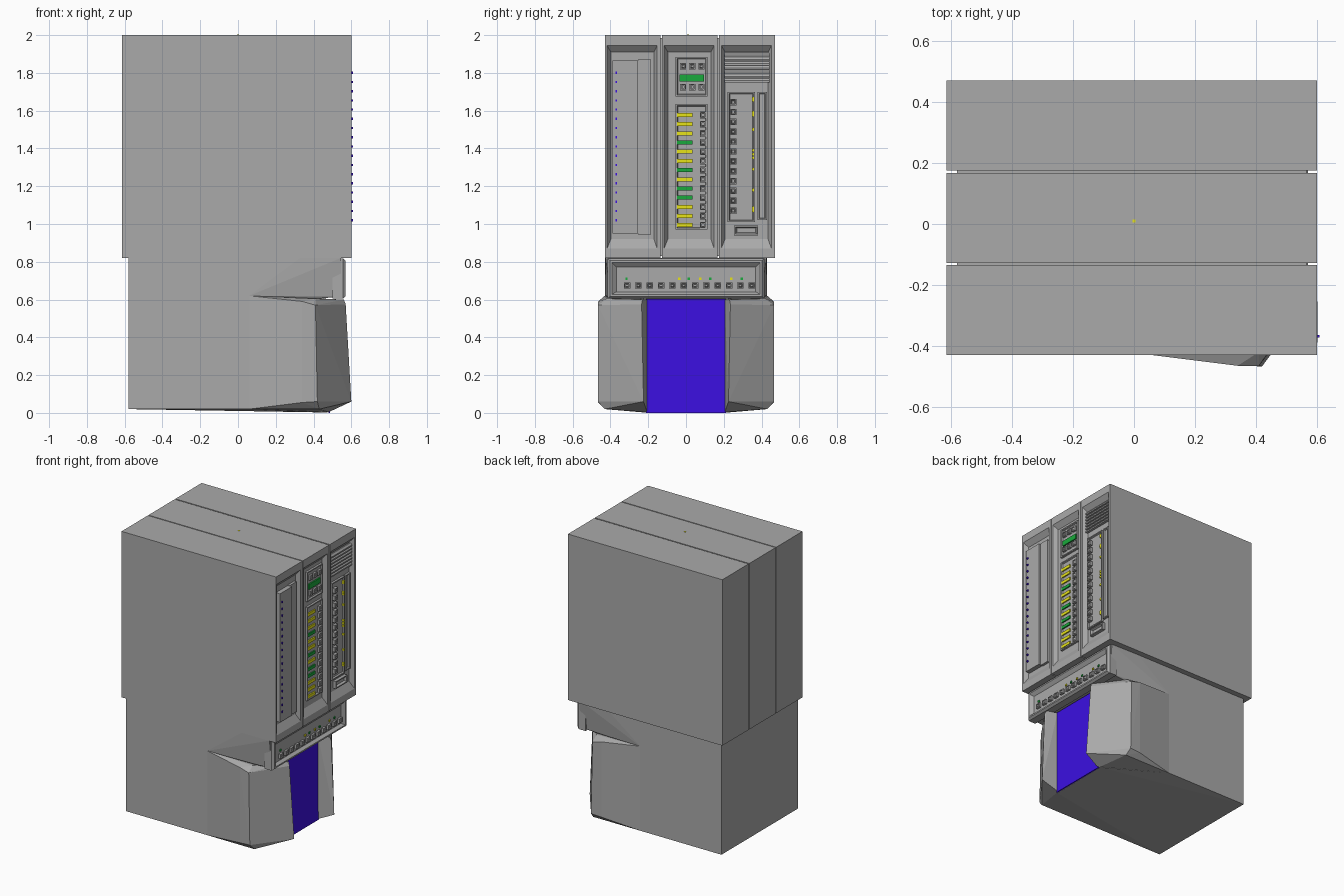
import bpy
import bmesh

cube = bpy.data.objects.get("Cube")
if cube:
    bpy.data.objects.remove(cube, do_unlink=True)


def material(name, rgb):
    m = bpy.data.materials.new(name)
    m.use_nodes = True
    m.diffuse_color = (*rgb, 1)
    m.node_tree.nodes["Principled BSDF"].inputs["Base Color"].default_value = (*rgb, 1)
    return m


GREY = material("case grey", (0.40, 0.40, 0.40))
BLUE = material("panel blue", (0.045, 0.005, 0.76))
YELLOW = material("lamp yellow", (0.80, 0.77, 0.01))
GREEN = material("lamp green", (0.01, 0.40, 0.045))


def finish(bm, name, mat):
    bmesh.ops.recalc_face_normals(bm, faces=bm.faces)
    me = bpy.data.meshes.new(name)
    bm.to_mesh(me)
    bm.free()
    me.materials.append(mat)
    ob = bpy.data.objects.new(name, me)
    bpy.context.collection.objects.link(ob)
    return ob


def loft(bm, rect, steps):
    """Skin a y/z rectangle along x; each step is (x, left, right, bottom, top inset)."""
    y0, y1, z0, z1 = rect
    rings = []
    for x, a, b, c, d in steps:
        pts = ((y0 + a, z0 + c), (y1 - b, z0 + c), (y1 - b, z1 - d), (y0 + a, z1 - d))
        rings.append([bm.verts.new((x, y, z)) for y, z in pts])
    for r, s in zip(rings, rings[1:]):
        for i in range(4):
            j = (i + 1) % 4
            bm.faces.new((r[i], r[j], s[j], s[i]))
    bm.faces.new(rings[0])
    bm.faces.new(rings[-1])


def part(name, mat, rects, steps):
    bm = bmesh.new()
    full = [(s[0], *([s[1]] * 4)) if len(s) == 2 else s for s in steps]
    for r in rects:
        loft(bm, r, full)
    return finish(bm, name, mat)


def slab(name, mat, rects, x0, x1):
    return part(name, mat, rects, [(x0, 0), (x1, 0)])


def at(y, z, w, h):
    return (y - w / 2, y + w / 2, z - h / 2, z + h / 2)


def hull(name, pts, sides=(1,)):
    for s in sides:
        bm = bmesh.new()
        for x, y, z in pts:
            bm.verts.new((x, y * s, z))
        res = bmesh.ops.convex_hull(bm, input=bm.verts)
        loose = {e for e in res["geom_interior"] if isinstance(e, bmesh.types.BMVert)}
        bmesh.ops.delete(bm, geom=list(loose), context="VERTS")
        bmesh.ops.dissolve_limit(bm, angle_limit=0.01, verts=bm.verts, edges=bm.edges)
        finish(bm, name if len(sides) == 1 else ("right_" if s > 0 else "left_") + name, GREY)


def both(pts):
    return [(x, s * y, z) for x, y, z in pts for s in (1, -1)]


# Upper cabinet: three bays with recessed faces around a core
FLOOR = 0.57
TOP, LOW = 2.0, 0.82
for name, y0, y1 in (("left_bay", -0.43, -0.135), ("middle_bay", -0.128, 0.167),
                     ("right_bay", 0.175, 0.47)):
    part(name, GREY, [(y0, y1, LOW, TOP)],
         [(-0.615, 0), (0.60, 0), (0.60, 0.012, 0.018, 0.05, 0.055),
          (FLOOR, 0.032, 0.035, 0.10, 0.09)])
slab("cabinet_core", GREY, [(-0.42, 0.46, 0.83, 1.985)], -0.58, 0.565)
slab("top_stud", YELLOW, [(0.005, 0.015, 1.99, 2.003)], -0.005, 0.005)

# Left bay: raised door, side strip and a column of pin lamps
slab("door_panel", GREY, [(-0.388, -0.255, 0.95, 1.865)], FLOOR - 0.01, 0.602)
slab("door_strip", GREY, [(-0.255, -0.185, 0.945, 1.87)], FLOOR - 0.01, 0.588)
slab("door_lamps", BLUE, [at(-0.368, 1.02 + 0.0488 * i, 0.008, 0.012) for i in range(17)],
     0.60, 0.609)

# Framed trays with a sunken field
TRAY = [(FLOOR - 0.01, 0), (0.585, 0), (0.585, 0.008), (0.575, 0.012)]
part("display_tray", GREY, [(-0.055, 0.115, 1.675, 1.885)], TRAY)
part("meter_tray", GREY, [(-0.055, 0.115, 0.97, 1.635)], TRAY)
part("switch_tray", GREY, [(0.22, 0.365, 1.01, 1.70)], TRAY)
part("slot_tray", GREY, [(0.378, 0.428, 1.02, 1.70)], TRAY)

# Middle bay: display, meter bars and push buttons
KEY = [(0.57, 0), (0.59, 0), (0.59, 0.006), (0.58, 0.007), (0.58, 0.009), (0.589, 0.010)]
slab("display_bar", GREEN, [(-0.035, 0.095, 1.755, 1.792)], 0.57, 0.584)
part("display_keys", GREY,
     [at(y, z, 0.032, 0.034) for z in (1.835, 1.725) for y in (-0.015, 0.033, 0.081)], KEY)
rows = [1.577 - 0.0486 * i for i in range(13)]
part("meter_keys", GREY, [at(0.09, z, 0.034, 0.036) for z in rows], KEY)
for name, mat, code in (("yellow_bars", YELLOW, "Y"), ("green_bars", GREEN, "G")):
    slab(name, mat, [at(-0.007, z, 0.085, 0.021) for z, c in zip(rows, "YYYGYYGYGGYYY")
                     if c == code], 0.57, 0.584)

# Right bay: vent slats, switches, tick lamps and handle
part("vent_slats", GREY, [at(0.323, 1.76 + 0.0225 * i, 0.236, 0.021) for i in range(7)],
     [(FLOOR - 0.01, 0), (0.578, 0), (0.588, 0, 0, 0, 0.012)])
part("switch_keys", GREY, [at(0.25, 1.645 - 0.0522 * i, 0.034, 0.034) for i in range(12)],
     [(x + 0.01, inset) for x, inset in KEY])
slab("tick_lamps", YELLOW, [at(0.355, z, 0.012, 0.014) for z in
     (1.665, 1.655, 1.59, 1.575, 1.5, 1.39, 1.37, 1.35, 1.29, 1.18, 1.085, 1.07)],
     0.57, 0.588)
part("handle", GREY, [(0.255, 0.382, 0.94, 0.992)],
     [(FLOOR - 0.01, 0), (0.592, 0), (0.592, 0.007), (0.578, 0.014)])

# Lower body with wedge underside, and shoulder block behind the control panel
hull("lower_body", both([(-0.58, 0.43, 0.02), (-0.58, 0.43, 0.82), (0.06, 0.43, 0.02),
                         (0.06, 0.43, 0.62), (0.06, 0.43, 0.82), (0.475, 0.22, 0.002),
                         (0.475, 0.22, 0.60)]))
hull("shoulder_block", both([(0.0, 0.43, 0.62), (0.0, 0.43, 0.82), (0.06, 0.43, 0.62),
                             (0.33, 0.43, 0.82), (0.545, 0.425, 0.82),
                             (0.545, 0.40, 0.615), (0.42, 0.40, 0.605)]))

# Control panel bezel with keys and lamps
part("control_panel", GREY, [(-0.415, 0.415, 0.605, 0.818)],
     [(0.50, 0), (0.555, 0), (0.57, 0.012), (0.57, 0.022),
      (0.55, 0.046, 0.046, 0.036, 0.046)])
slots = [-0.312 + 0.06 * i for i in range(12)]
part("control_keys", GREY, [at(y, 0.674, 0.034, 0.032) for y in slots],
     [(x - 0.025, inset) for x, inset in KEY])
for name, mat, ys in (("panel_lamps_yellow", YELLOW, (-0.035, 0.075, 0.24)),
                      ("panel_lamps_green", GREEN, (-0.315, 0.015, 0.128, 0.295))):
    slab(name, mat, [at(y, 0.711, 0.013, 0.013) for y in ys], 0.54, 0.557)

# Flared legs on both sides of the blue front plate
hull("leg", [(0.06, 0.43, 0.02), (0.06, 0.43, 0.62), (0.34, 0.465, 0.055),
             (0.34, 0.465, 0.59), (0.42, 0.467, 0.06), (0.41, 0.465, 0.57),
             (0.41, 0.42, 0.605), (0.57, 0.235, 0.575), (0.56, 0.23, 0.60),
             (0.60, 0.225, 0.06), (0.48, 0.205, 0.004), (0.43, 0.43, 0.02),
             (0.485, 0.205, 0.60), (0.06, 0.30, 0.03), (0.06, 0.30, 0.62)], (1, -1))
slab("front_plate", BLUE, [(-0.212, 0.212, 0.0, 0.602)], 0.478, 0.487)
